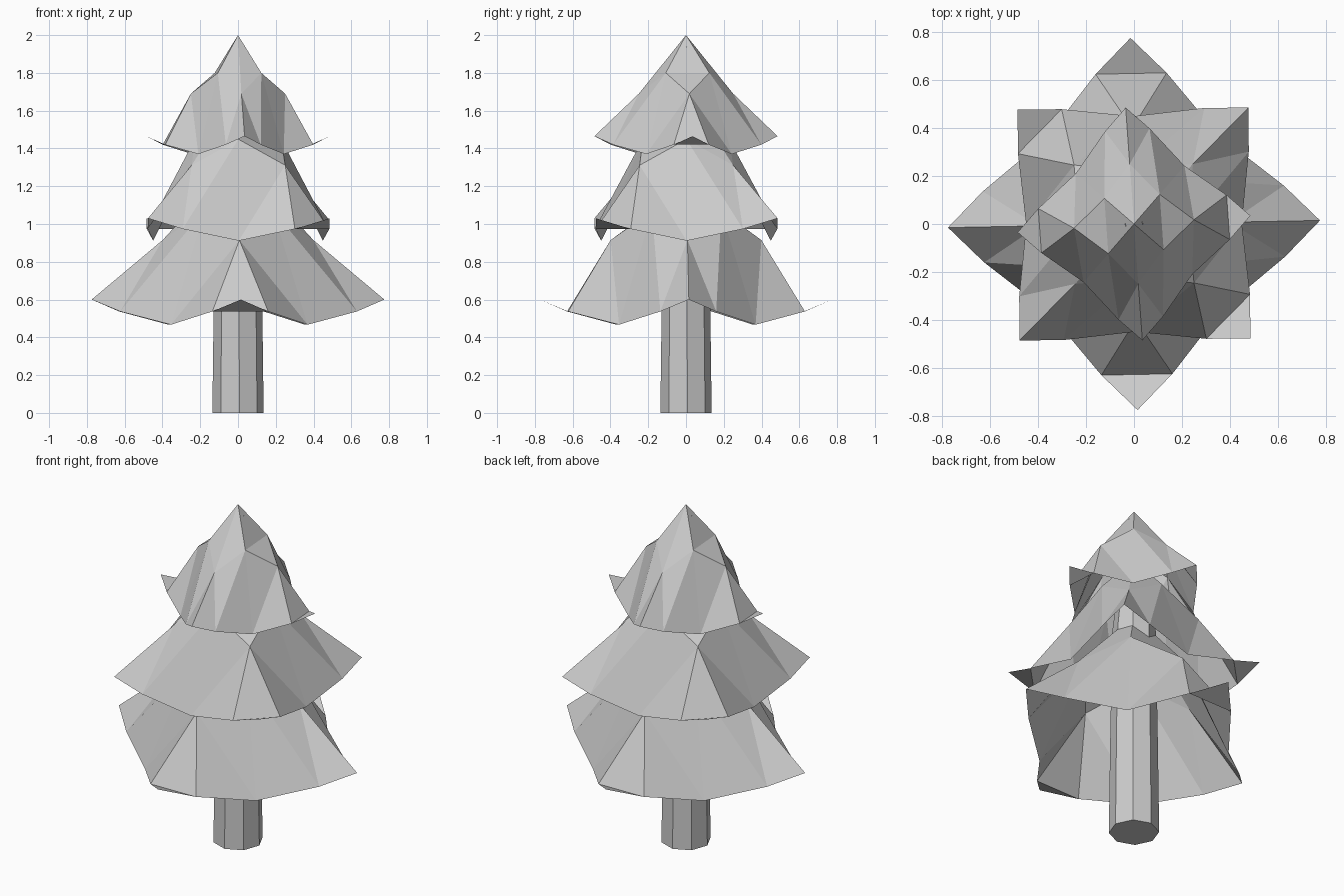
import bpy, bmesh
from math import radians, sin, cos, pi

if "Cube" in bpy.data.objects:
    bpy.data.objects.remove(bpy.data.objects["Cube"])


def make_object(name, bm):
    bmesh.ops.recalc_face_normals(bm, faces=bm.faces)
    me = bpy.data.meshes.new(name)
    bm.to_mesh(me)
    bm.free()
    ob = bpy.data.objects.new(name, me)
    bpy.context.collection.objects.link(ob)
    return ob


# Draped 4x4 sheet: (|i|, |j|) -> unit |x|, |y|, and height relative to corner
SHEET = {
    (0, 0): (0, 0, .535),
    (1, 0): (.336, 0, .335),
    (1, 1): (.364, .364, .225),
    (2, 0): (.66, 0, -.095),
    (2, 1): (.707, .437, -.045),
    (2, 2): (.707, .707, 0),
}


def sheet_point(i, j):
    a, b = abs(i), abs(j)
    big, small, h = SHEET[(max(a, b), min(a, b))]
    x, y = (big, small) if a >= b else (small, big)
    return (x if i >= 0 else -x), (y if j >= 0 else -y), h


def foliage(name, radius, corner_z, height, turn):
    bm = bmesh.new()
    c, s = cos(radians(turn)), sin(radians(turn))
    v = {}
    for i in range(-2, 3):
        for j in range(-2, 3):
            x, y, h = sheet_point(i, j)
            v[i, j] = bm.verts.new((radius * (c * x - s * y),
                                    radius * (s * x + c * y),
                                    corner_z + height * h))
    for i in range(-2, 2):
        for j in range(-2, 2):
            p, q, r, t = v[i, j], v[i + 1, j], v[i + 1, j + 1], v[i, j + 1]
            bm.faces.new((p, q, r))
            bm.faces.new((p, r, t))
    ob = make_object(name, bm)
    # Open sheets: make sure the normals face upwards
    if sum(f.normal.z for f in ob.data.polygons) < 0:
        ob.data.flip_normals()


# Three tiers of branches
foliage("lower_branches", .775, .60, 1.40, -45 + 1.1)
foliage("middle_branches", .68, 1.03, 1.25, .5)
foliage("top_branches", .486, 1.465, 1.0, 45 + 4.1)

# Tapered eight-sided trunk running up inside the branches
bm = bmesh.new()
rings = []
for r, z in [(.136, 0), (.129, .55), (.118, 1.25), (.038, 1.94)]:
    rings.append([bm.verts.new((r * cos(k * pi / 4 + .05),
                                r * sin(k * pi / 4 + .05), z))
                  for k in range(8)])
for a, b in zip(rings, rings[1:]):
    for k in range(8):
        n = (k + 1) % 8
        bm.faces.new((a[k], a[n], b[n], b[k]))
bm.faces.new(rings[0][::-1])
bm.faces.new(rings[-1])
make_object("trunk", bm)
